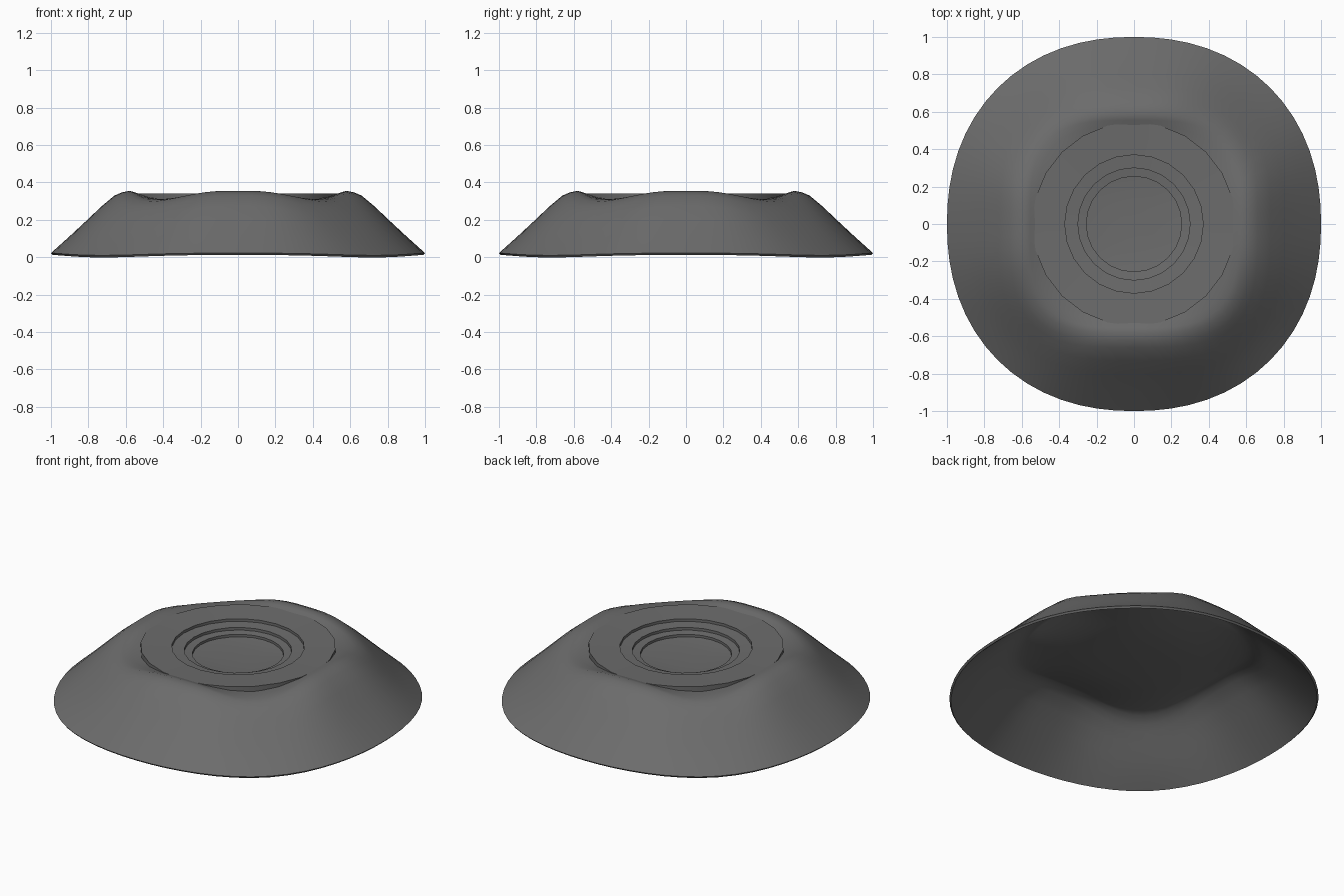
import bpy, bmesh, math

if "Cube" in bpy.data.objects:
    bpy.data.objects.remove(bpy.data.objects["Cube"])

dark = bpy.data.materials.new("dark_grey")
dark.diffuse_color = (.15, .15, .15, 1)
dark.use_nodes = True
dark.node_tree.nodes["Principled BSDF"].inputs["Base Color"].default_value = dark.diffuse_color


def make_object(name, bm, angle):
    bmesh.ops.recalc_face_normals(bm, faces=bm.faces)
    # Open shells: make sure the outside (upper side) is the front
    if sum(f.normal.z * f.calc_area() for f in bm.faces) < 0:
        bmesh.ops.reverse_faces(bm, faces=bm.faces)
    mesh = bpy.data.meshes.new(name)
    bm.to_mesh(mesh)
    bm.free()
    mesh.materials.append(dark)
    obj = bpy.data.objects.new(name, mesh)
    bpy.context.collection.objects.link(obj)
    bpy.ops.object.select_all(action='DESELECT')
    obj.select_set(True)
    bpy.context.view_layer.objects.active = obj
    bpy.ops.object.shade_smooth_by_angle(angle=math.radians(angle))
    return obj


def bridge(bm, loops):
    for a, b in zip(loops, loops[1:]):
        n = len(a)
        for i in range(n):
            j = (i + 1) % n
            bm.faces.new((a[i], a[j], b[j], b[i]))


def ring(bm, axis_r, axis_z, diag_r, diag_z, segments):
    """Rounded-square loop given its radius and height on axis and diagonal."""
    n = -math.log(2) / math.log(diag_r / (axis_r * math.sqrt(2)))
    verts = []
    for i in range(segments):
        t = 2 * math.pi * i / segments
        c, s = math.cos(t), math.sin(t)
        r = axis_r / (abs(c) ** n + abs(s) ** n) ** (1 / n)
        w = abs(math.sin(2 * t)) ** 3.5
        verts.append(bm.verts.new((r * c, r * s, axis_z + (diag_z - axis_z) * w)))
    return verts


# Thin hollow skirt: round at the foot, rounded square at the rim, dished top
SHELL = [
    (1.00, .022, 1.03, .010),
    (.90, .112, .955, .064),
    (.80, .205, .88, .128),
    (.73, .272, .82, .182),
    (.66, .330, .765, .232),
    (.62, .347, .73, .263),
    (.58, .355, .68, .296),
    (.555, .348, .64, .306),
    (.52, .336, .60, .311),
    (.45, .316, .50, .307),
    (.36, .292, .38, .290),
    (.25, .276, .255, .275),
    (.12, .270, .121, .270),
]
bm = bmesh.new()
loops = [ring(bm, *p, 64) for p in SHELL]
bridge(bm, loops)
centre = bm.verts.new((0, 0, .269))
last = loops[-1]
for i in range(len(last)):
    bm.faces.new((last[i], last[(i + 1) % len(last)], centre))
shell = make_object("skirt_shell", bm, 60)
wall = shell.modifiers.new("wall", 'SOLIDIFY')
wall.thickness = .014
wall.offset = -1
bpy.ops.object.modifier_apply(modifier="wall")
bpy.ops.object.shade_smooth_by_angle(angle=math.radians(50))

# Round top plate with stepped recess; its foot follows the dished shell
bm = bmesh.new()
STEPS = [(.545, .34), (.37, .333), (.37, .317), (.30, .312),
         (.30, .296), (.255, .291), (.255, .272)]
loops = [ring(bm, .545, .338, .545, .305, 24)]
loops += [ring(bm, r, z, r, z, 24) for r, z in STEPS]
bridge(bm, loops)
make_object("stepped_top_plate", bm, 30)
